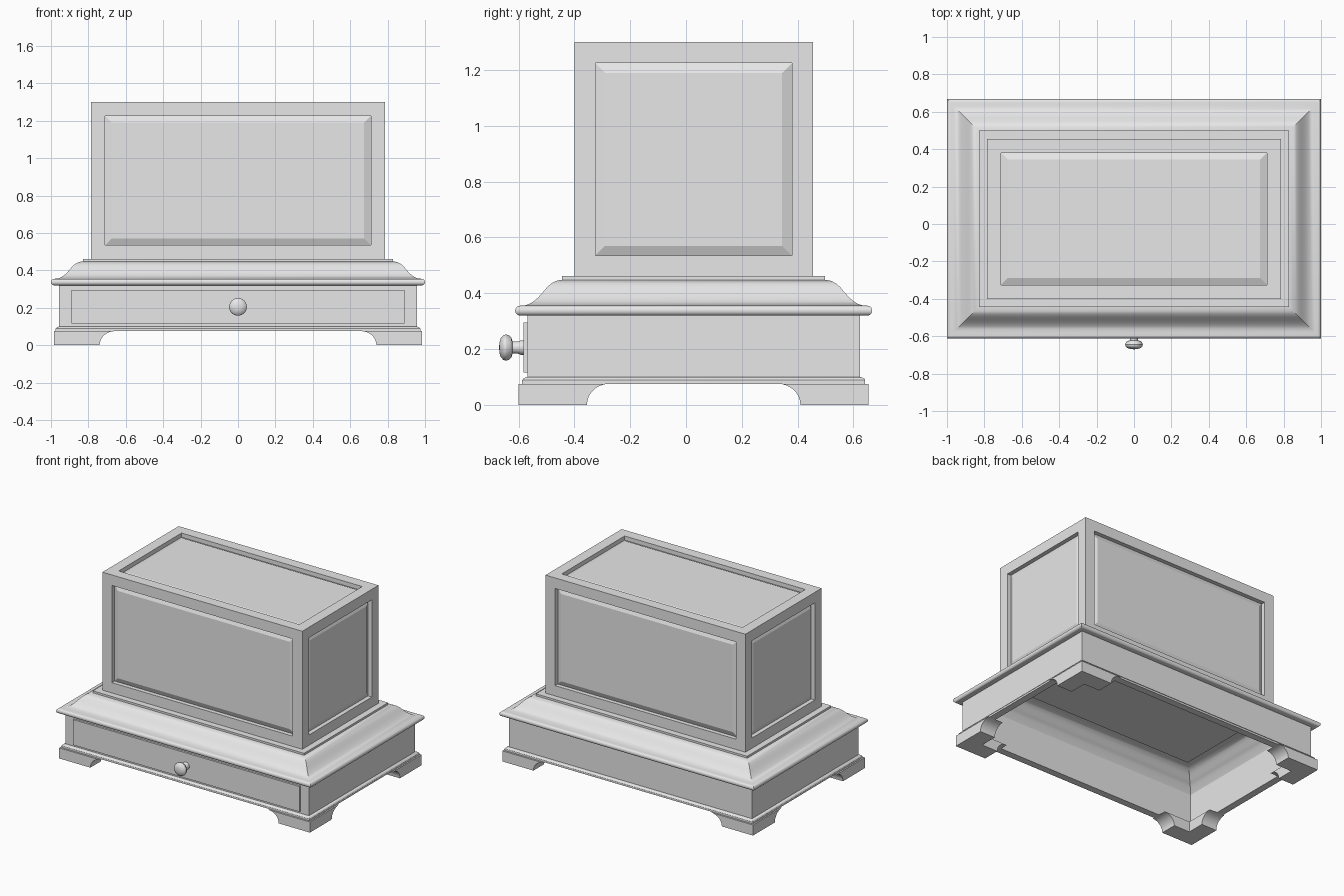
import bpy, bmesh, math
from mathutils import Vector, Matrix

if "Cube" in bpy.data.objects:
    bpy.data.objects.remove(bpy.data.objects["Cube"], do_unlink=True)

GREY = (0.8, 0.8, 0.8, 1)
mat = bpy.data.materials.new("light grey")
mat.use_nodes = True
mat.diffuse_color = GREY
mat.node_tree.nodes["Principled BSDF"].inputs["Base Color"].default_value = GREY

HX, HY, CY = 1.0, 0.64, 0.0275   # outer half sizes and depth centre


def finish(name, bm, smooth=False):
    bmesh.ops.recalc_face_normals(bm, faces=bm.faces)
    me = bpy.data.meshes.new(name)
    bm.to_mesh(me)
    bm.free()
    me.materials.append(mat)
    ob = bpy.data.objects.new(name, me)
    bpy.context.collection.objects.link(ob)
    if smooth:
        bpy.ops.object.select_all(action="DESELECT")
        ob.select_set(True)
        bpy.context.view_layer.objects.active = ob
        bpy.ops.object.shade_smooth_by_angle(angle=math.radians(30))
    return ob


def box(name, lo, hi):
    lo, hi = Vector(lo), Vector(hi)
    bm = bmesh.new()
    bmesh.ops.create_cube(bm, size=1, matrix=Matrix.LocRotScale(
        (lo + hi) / 2, None, hi - lo))
    return finish(name, bm)


def ring(name, profile, smooth=False):
    """Sweep a closed (inset, z) profile round the rectangular plan."""
    bm = bmesh.new()
    loops = [[bm.verts.new((sx * (HX - d), CY + sy * (HY - d), z)) for d, z in profile]
             for sx, sy in ((-1, -1), (1, -1), (1, 1), (-1, 1))]
    n = len(profile)
    for i in range(4):
        a, b = loops[i], loops[(i + 1) % 4]
        for j in range(n):
            k = (j + 1) % n
            bm.faces.new((a[j], b[j], b[k], a[k]))
    return finish(name, bm, smooth)


def raised_panel(name, centre, u, v, hu, hv):
    """Bevelled panel, set back from a frame face centred on 'centre'."""
    u, v, c = Vector(u), Vector(v), Vector(centre)
    n = u.cross(v)
    bm = bmesh.new()
    layers = []
    for inset, depth in ((0, 0.05), (0, 0.03), (0.035, 0.015)):
        layers.append([bm.verts.new(c - n * depth + u * su * (hu - inset) + v * sv * (hv - inset))
                       for su, sv in ((-1, -1), (1, -1), (1, 1), (-1, 1))])
    for a, b in zip(layers, layers[1:]):
        for i in range(4):
            k = (i + 1) % 4
            bm.faces.new((a[i], a[k], b[k], b[i]))
    bm.faces.new(layers[0])
    bm.faces.new(layers[-1])
    return finish(name, bm)


# Bracket feet: two arms per corner with a quarter-round cut
FX, FY, FOOT_H, LEG, THICK = 0.985, 0.6275, 0.075, 0.245, 0.12


def foot(name, sx, sy):
    bm = bmesh.new()
    arc = [(LEG + 0.08 * (1 - math.cos(t)), FOOT_H * math.sin(t))
           for t in (math.pi / 2 * i / 8 for i in range(9))]
    for along_x in (True, False):
        start = 0 if along_x else THICK
        prof = [(start, FOOT_H), (start, 0)] + arc
        sides = []
        for off in (0, THICK):
            sides.append([bm.verts.new((sx * (FX - (p if along_x else off)),
                                        CY + sy * (FY - (off if along_x else p)), z))
                          for p, z in prof])
        a, b = sides
        bm.faces.new(a)
        bm.faces.new(b)
        for i in range(len(prof)):
            k = (i + 1) % len(prof)
            bm.faces.new((a[i], a[k], b[k], b[i]))
    return finish(name, bm, True)


for sx, side in ((-1, "right"), (1, "left")):
    for sy, end in ((-1, "front"), (1, "back")):
        foot(f"{end}_{side}_foot", sx, sy)

# Base moulding and hollow drawer case
ring("base_moulding", [(0.075, 0.075), (0.025, 0.075), (0.025, 0.088), (0.029, 0.094),
                       (0.035, 0.097), (0.045, 0.1), (0.075, 0.1)], True)
ring("drawer_case", [(0.044, 0.1), (0.044, 0.32), (0.075, 0.32), (0.075, 0.1)])
box("drawer_front", (-0.89, -0.582, 0.115), (0.89, -0.56, 0.295))

# Turned knob
bm = bmesh.new()
profile = [(0, -0.575), (0.026, -0.575), (0.026, -0.592), (0.022, -0.602), (0.022, -0.622),
           (0.036, -0.626), (0.044, -0.635), (0.047, -0.645), (0.044, -0.655),
           (0.034, -0.664), (0.018, -0.669), (0, -0.67)]
vs = [bm.verts.new((r, y, 0.205)) for r, y in profile]
es = [bm.edges.new(p) for p in zip(vs, vs[1:])]
bmesh.ops.spin(bm, geom=vs + es, cent=(0, 0, 0.205), axis=(0, 1, 0),
               angle=math.tau, steps=32)
bmesh.ops.remove_doubles(bm, verts=bm.verts, dist=0.0005)
finish("drawer_knob", bm, True)

# Ogee cover moulding with a rounded lip, hollow beneath
lip = [(0.0175 - 0.0175 * math.cos(t), 0.3375 + 0.0175 * math.sin(t))
       for t in (math.pi * (i / 10 - 0.5) for i in range(11))]
ogee = [(0.035, 0.356), (0.05, 0.361), (0.067, 0.371), (0.083, 0.385), (0.1, 0.404),
        (0.115, 0.422), (0.13, 0.435), (0.147, 0.444), (0.165, 0.448), (0.2, 0.449)]
under = [(d + 0.03, z - 0.012) for d, z in reversed(ogee[2:])]
ring("cover_moulding", lip + ogee + under + [(0.075, 0.32)], True)
box("cover_board", (-0.83, CY - 0.4715, 0.447), (0.83, CY + 0.4715, 0.462))

# Framed upper case: corner posts, rails and raised panels
BX, BY, Z0, Z1, W = 0.785, 0.4275, 0.46, 1.3, 0.075
ix, iy = BX - W, BY - W
for sx, side in ((-1, "right"), (1, "left")):
    for sy, end in ((-1, "front"), (1, "back")):
        xs = sorted((sx * ix, sx * BX))
        ys = sorted((CY + sy * iy, CY + sy * BY))
        box(f"{end}_{side}_post", (xs[0], ys[0], Z0), (xs[1], ys[1], Z1))

for level, za, zb in (("lower", Z0, Z0 + W), ("upper", Z1 - W, Z1)):
    for s, end, side in ((-1, "front", "right"), (1, "back", "left")):
        ys = sorted((CY + s * iy, CY + s * BY))
        box(f"{level}_{end}_rail", (-ix, ys[0], za), (ix, ys[1], zb))
        xs = sorted((s * ix, s * BX))
        box(f"{level}_{side}_rail", (xs[0], CY - iy, za), (xs[1], CY + iy, zb))

zc, hz = (Z0 + Z1) / 2, (Z1 - Z0) / 2 - W
for s, end, side in ((-1, "front", "right"), (1, "back", "left")):
    raised_panel(f"{end}_panel", (0, CY + s * BY, zc), (-s, 0, 0), (0, 0, 1), ix, hz)
    raised_panel(f"{side}_panel", (s * BX, CY, zc), (0, s, 0), (0, 0, 1), iy, hz)
raised_panel("top_panel", (0, CY, Z1), (1, 0, 0), (0, 1, 0), ix, iy)
